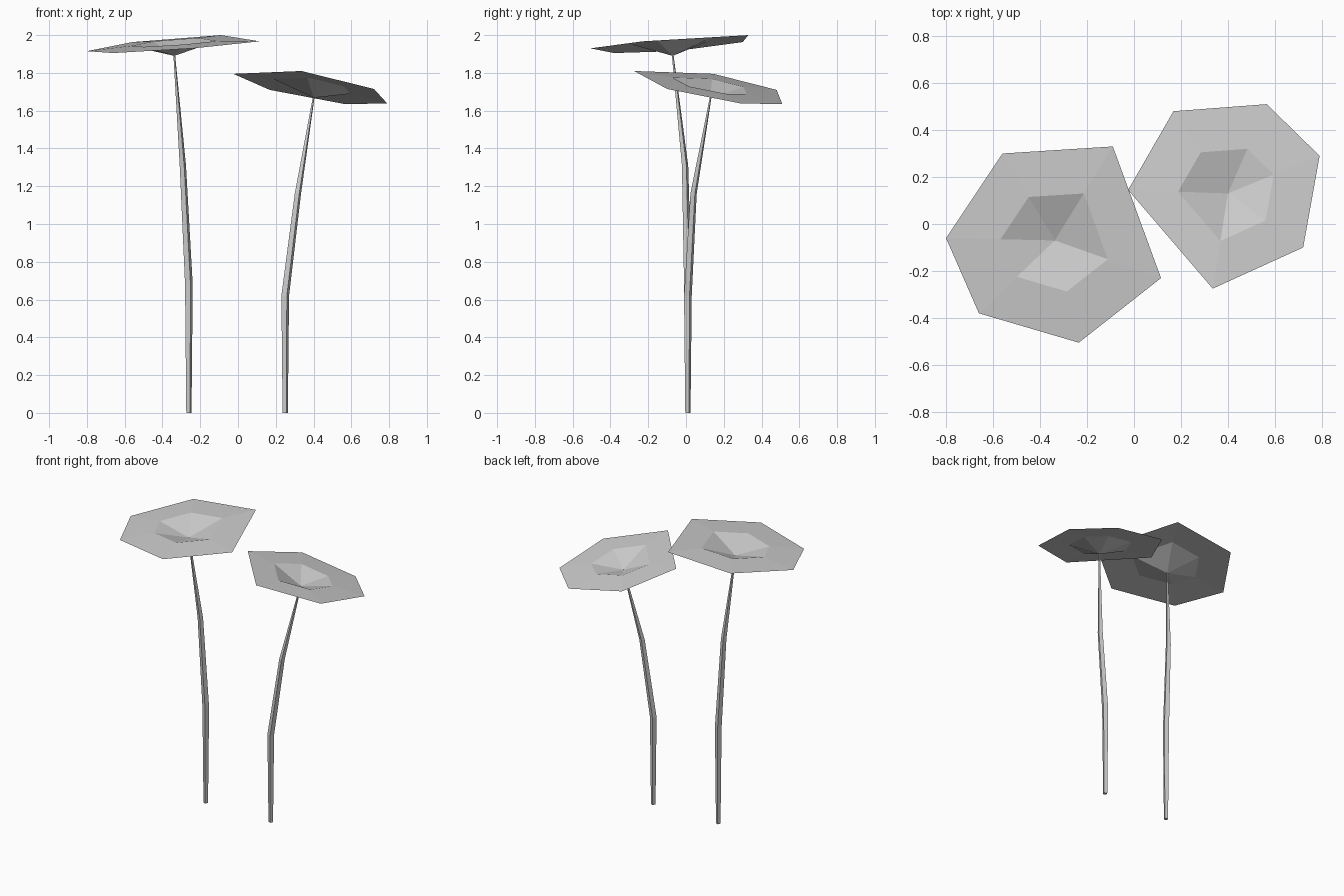
import bpy
import bmesh
from math import cos, sin, tau, pi
from mathutils import Vector

cube = bpy.data.objects.get("Cube")
if cube:
    bpy.data.objects.remove(cube, do_unlink=True)

grey = bpy.data.materials.new("plain grey")
grey.use_nodes = True
grey.diffuse_color = (0.6, 0.6, 0.6, 1)
grey.node_tree.nodes["Principled BSDF"].inputs["Base Color"].default_value = grey.diffuse_color


def finish(name, bm):
    mesh = bpy.data.meshes.new(name)
    bm.to_mesh(mesh)
    bm.free()
    mesh.materials.append(grey)
    obj = bpy.data.objects.new(name, mesh)
    bpy.context.collection.objects.link(obj)


def make_leaf(name, hub, rim_points):
    """Thin hexagonal sheet with a small funnel down to the stem."""
    bm = bmesh.new()
    rim_points = [Vector(p) for p in rim_points]
    hub = Vector(hub)
    mean_z = sum(p.z for p in rim_points) / len(rim_points)
    middle = Vector((hub.x, hub.y, mean_z))
    rim = [bm.verts.new(p) for p in rim_points]
    fold = [bm.verts.new(middle.lerp(p, 0.5) + Vector((0, 0, 0.012))) for p in rim_points]
    tip = bm.verts.new(hub)
    for i in range(len(rim)):
        j = (i + 1) % len(rim)
        bm.faces.new((rim[i], rim[j], fold[j], fold[i]))
        bm.faces.new((fold[i], fold[j], tip))
    for f in bm.faces:
        f.normal_update()
        if f.normal.z < 0:
            f.normal_flip()
    finish(name, bm)


def make_stem(name, path, radii, sides=4):
    """Tapered, faceted tube along a bent path."""
    bm = bmesh.new()
    rings = []
    for (x, y, z), r in zip(path, radii):
        angles = [tau * i / sides + pi / 8 for i in range(sides)]
        rings.append([bm.verts.new((x + r * cos(a), y + r * sin(a), z)) for a in angles])
    for low, high in zip(rings, rings[1:]):
        for i in range(sides):
            j = (i + 1) % sides
            bm.faces.new((low[i], low[j], high[j], high[i]))
    bm.faces.new(rings[0][::-1])
    bm.faces.new(rings[-1])
    finish(name, bm)


radii = (0.015, 0.022, 0.018, 0.005)

# Tall plant on the right
tall_hub = (-0.337, -0.07, 1.89)
make_leaf("tall_leaf", tall_hub, [
    (-0.8, -0.06, 1.915), (-0.66, -0.38, 1.905), (-0.235, -0.505, 1.93),
    (0.115, -0.23, 1.967), (-0.09, 0.33, 2.0), (-0.56, 0.3, 1.963)])
make_stem("tall_stem", [(-0.26, 0.01, 0), (-0.26, 0.01, 0.68),
                        (-0.292, -0.005, 1.31), tall_hub], radii)

# Short plant on the left
short_hub = (0.4, 0.13, 1.668)
make_leaf("short_leaf", short_hub, [
    (-0.025, 0.145, 1.795), (0.335, -0.275, 1.81), (0.72, -0.1, 1.715),
    (0.79, 0.29, 1.638), (0.565, 0.51, 1.635), (0.168, 0.48, 1.71)])
make_stem("short_stem", [(0.25, 0.01, 0), (0.25, 0.01, 0.62),
                         (0.317, 0.04, 1.16), short_hub], radii)
